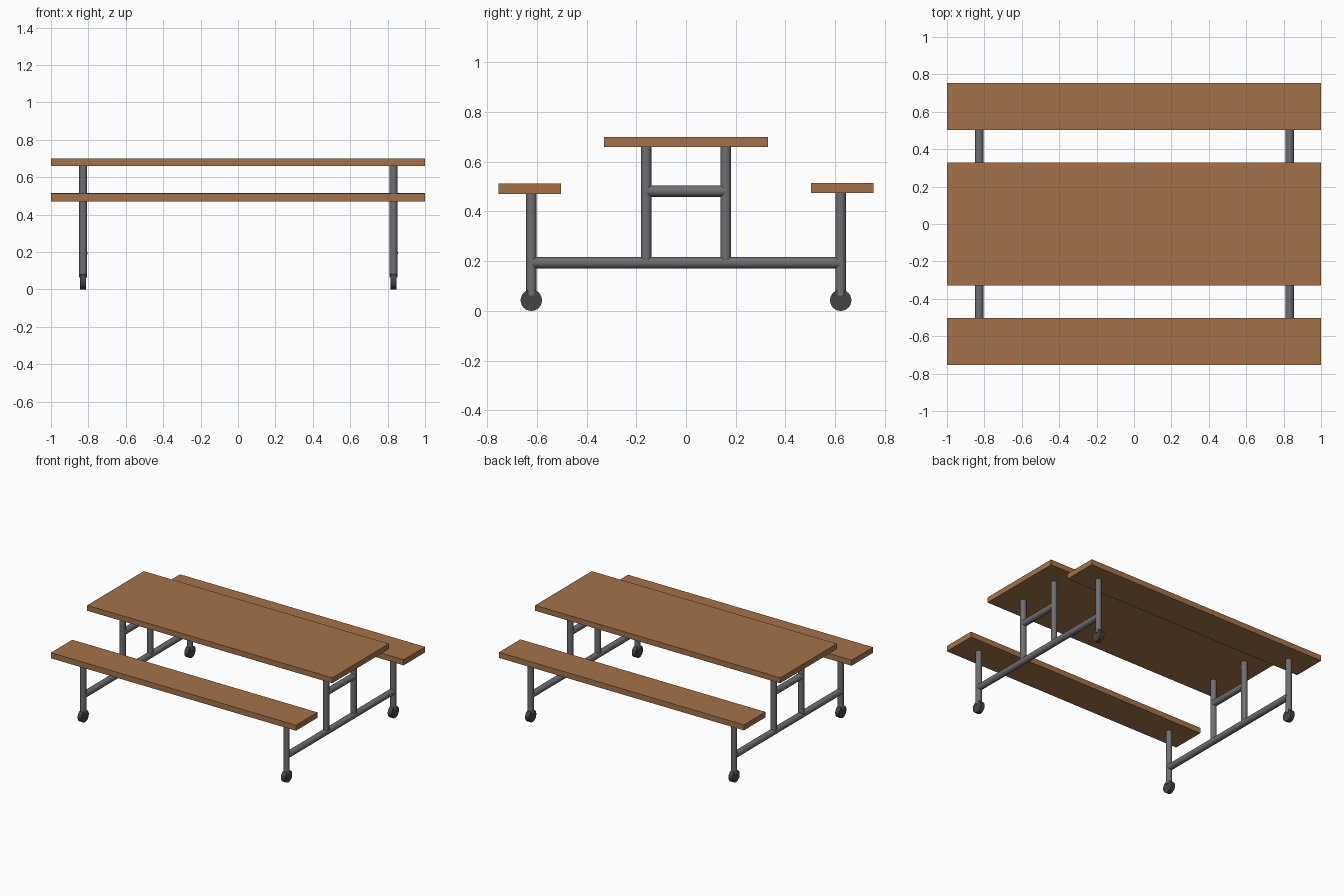
import bpy
from math import pi
from mathutils import Vector

if "Cube" in bpy.data.objects:
    bpy.data.objects.remove(bpy.data.objects["Cube"])


def material(name, rgb):
    m = bpy.data.materials.new(name)
    m.diffuse_color = (*rgb, 1)
    m.use_nodes = True
    m.node_tree.nodes["Principled BSDF"].inputs["Base Color"].default_value = m.diffuse_color
    return m


WOOD = material("wood", (0.37, 0.17, 0.07))
STEEL = material("steel", (0.16, 0.16, 0.17))
RUBBER = material("rubber", (0.06, 0.06, 0.06))


def board(name, y0, y1, z0, z1):
    bpy.ops.mesh.primitive_cube_add(size=1, location=(0, (y0 + y1) / 2, (z0 + z1) / 2))
    ob = bpy.context.object
    ob.name = name
    ob.scale = (2.0, y1 - y0, z1 - z0)
    bpy.ops.object.transform_apply(location=False, rotation=False, scale=True)
    ob.data.materials.append(WOOD)


def rod(name, a, b, r, mat=STEEL, sides=24):
    a, b = Vector(a), Vector(b)
    d = b - a
    bpy.ops.mesh.primitive_cylinder_add(
        vertices=sides, radius=r, depth=d.length, location=(a + b) / 2,
        rotation=d.to_track_quat('Z', 'Y').to_euler())
    ob = bpy.context.object
    ob.name = name
    ob.data.materials.append(mat)
    bpy.ops.object.shade_smooth_by_angle()


# Table top and two benches
board("table_top", -0.33, 0.33, 0.66, 0.70)
board("front_bench", -0.753, -0.503, 0.471, 0.512)
board("back_bench", 0.503, 0.753, 0.474, 0.515)

# Steel frame at each end
for end, x in (("left", -0.828), ("right", 0.832)):
    rod(f"{end}_floor_rail", (x, -0.622, 0.194), (x, 0.622, 0.194), 0.023)
    rod(f"{end}_cross_bar", (x, -0.16, 0.482), (x, 0.16, 0.482), 0.023)
    for side, s in (("front", -1), ("back", 1)):
        y = s * 0.622
        rod(f"{end}_{side}_table_post", (x, s * 0.16, 0.20), (x, s * 0.16, 0.665), 0.021)
        rod(f"{end}_{side}_bench_post", (x, y, 0.063), (x, y, 0.475), 0.021)
        # Castor wheel
        rod(f"{end}_{side}_wheel", (x - 0.016, y, 0.043), (x + 0.016, y, 0.043), 0.043, RUBBER)
